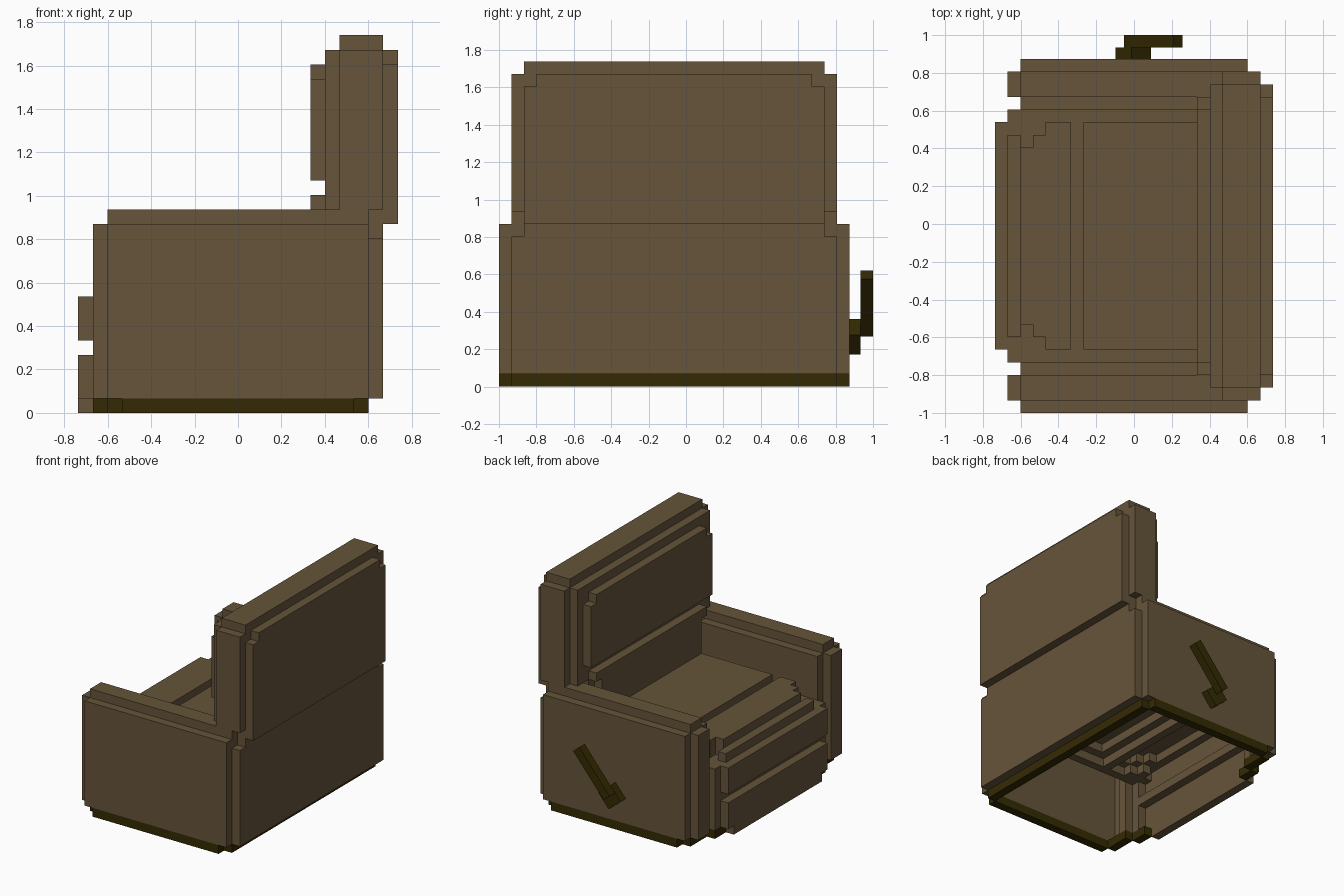
import bpy, bmesh, math
from mathutils import Matrix, Vector

cube = bpy.data.objects.get("Cube")
if cube:
    bpy.data.objects.remove(cube, do_unlink=True)

U = 0.0669                           # block size
ORIGIN = Vector((-11, -1 / U, 0))    # grid corner, in blocks
WIDTH = 28                           # chair width without the lever


def material(name, rgb):
    m = bpy.data.materials.new(name)
    m.use_nodes = True
    m.diffuse_color = (*rgb, 1)
    bsdf = m.node_tree.nodes["Principled BSDF"]
    bsdf.inputs["Base Color"].default_value = (*rgb, 1)
    bsdf.inputs["Roughness"].default_value = 0.9
    return m


BROWN = material("brown upholstery", (0.133, 0.090, 0.042))
DARK = material("dark wood", (0.034, 0.023, 0.001))


def solid(name, mat, matrices):
    """One object made of cubes placed by the given matrices."""
    bm = bmesh.new()
    for m in matrices:
        bmesh.ops.create_cube(bm, size=1, matrix=m)
    mesh = bpy.data.meshes.new(name)
    bm.to_mesh(mesh)
    bm.free()
    mesh.materials.append(mat)
    bpy.context.collection.objects.link(bpy.data.objects.new(name, mesh))


def part(name, mat, boxes, mirror=False):
    """Boxes are (x, y, z) ranges in blocks; mirror repeats them across the width."""
    if mirror:
        boxes = boxes + [(x, (WIDTH - y[1], WIDTH - y[0]), z) for x, y, z in boxes]
    matrices = []
    for ranges in boxes:
        lo = Vector([r[0] for r in ranges])
        hi = Vector([r[1] for r in ranges])
        matrices.append(Matrix.Translation(((lo + hi) / 2 + ORIGIN) * U)
                        @ Matrix.Diagonal((*((hi - lo) * U), 1)))
    solid(name, mat, matrices)


def across(n):
    """Centred span leaving n blocks free on each side."""
    return (n, WIDTH - n)


# Hollow armrests
part("armrests", BROWN, [
    ((2, 20), (0, 1), (1, 13)),      # outer wall
    ((2, 20), (1, 3), (13, 14)),     # top pad
    ((2, 17), (3, 4), (8, 13)),      # inner wall
    ((1, 2), (1, 3), (1, 13)),       # front face
    ((2, 3), (3, 4), (1, 8)),        # front inner post
], mirror=True)

# Dark base rim, set in at both ends
part("base_sides", DARK, [
    ((3, 19), (0, 1), (0, 1)),
    ((2, 3), (1, 4), (0, 1)),
    ((1, 2), (4, 6), (0, 1)),
], mirror=True)
part("base_back", DARK, [((19, 20), across(1), (0, 1))])

# Lower back
part("lower_back", BROWN, [
    ((20, 21), across(1), (1, 12)),
    ((20, 21), across(2), (12, 13)),
])
part("lower_back_corners", BROWN, [
    ((19, 20), (1, 2), (12, 13)),
    ((20, 21), (2, 3), (13, 14)),
], mirror=True)

# Hollow backrest with stepped edges
part("backrest_sides", BROWN, [
    ((18, 21), (1, 2), (14, 25)),
    ((17, 18), (2, 3), (14, 25)),
    ((17, 18), (3, 4), (14, 16)),
    ((17, 18), (3, 4), (23, 24)),
    ((17, 18), (4, 5), (8, 14)),
    ((20, 21), (2, 3), (24, 25)),
], mirror=True)
part("backrest_top", BROWN, [
    ((18, 21), across(2), (25, 26)),
    ((17, 18), across(3), (24, 25)),
])
part("backrest_rear", BROWN, [
    ((21, 22), across(2), (13, 24)),
    ((21, 22), across(3), (24, 25)),
])
part("back_cushion", BROWN, [
    ((16, 17), across(3), (16, 23)),
    ((16, 17), across(4), (23, 24)),
    ((17, 18), across(4), (15, 16)),
])
part("back_lip", BROWN, [
    ((16, 17), across(4), (14, 15)),
    ((16, 17), across(5), (10, 14)),
])

# Seat, open underneath
part("seat_slots", BROWN, [
    ((4, 17), (4, 5), (7, 8)),
    ((1, 4), (4, 6), (7, 8)),
    ((2, 3), (6, 7), (7, 8)),
], mirror=True)
part("seat_groove", BROWN, [((6, 7), across(5), (7, 8))])
part("seat_cushion", BROWN, [
    ((7, 16), across(5), (9, 10)),
    ((7, 8), across(5), (8, 9)),
])
part("seat_cushion_sides", BROWN, [
    ((8, 17), (5, 6), (8, 9)),
    ((16, 17), (5, 6), (9, 10)),
], mirror=True)
part("front_cushion", BROWN, [
    ((4, 6), across(5), (9, 10)),
    ((3, 4), across(6), (9, 10)),
    ((2, 3), across(7), (9, 10)),
    ((5, 6), across(5), (8, 9)),
])
part("front_cushion_sides", BROWN, [
    ((2, 3), (7, 8), (8, 9)),
    ((3, 4), (6, 7), (8, 9)),
    ((4, 5), (5, 6), (8, 9)),
], mirror=True)

# Folded footrest
part("footrest_ledge", BROWN, [((1, 2), across(6), (8, 9))])
part("footrest_posts", BROWN, [((1, 2), (4, 5), (1, 7))], mirror=True)
part("footrest_beam", BROWN, [((1, 2), across(5), (4, 5))])
part("footrest_panels", BROWN, [
    ((0, 1), across(6), (0, 1)),
    ((0, 1), across(5), (1, 4)),
    ((0, 1), across(5), (5, 8)),
])


# Tilted lever on the side
def tilted(name, center, length, width):
    solid(name, DARK, [Matrix.Translation(center)
                       @ Matrix.Rotation(math.radians(-50), 4, 'Y')
                       @ Matrix.Diagonal((length, U, width, 1))])


tilted("lever_mount", (-0.005, 1 - 1.5 * U, 0.267), 2 * U, 2 * U)
tilted("lever_handle", (0.103, 1 - 0.5 * U, 0.445), 6 * U, U)
